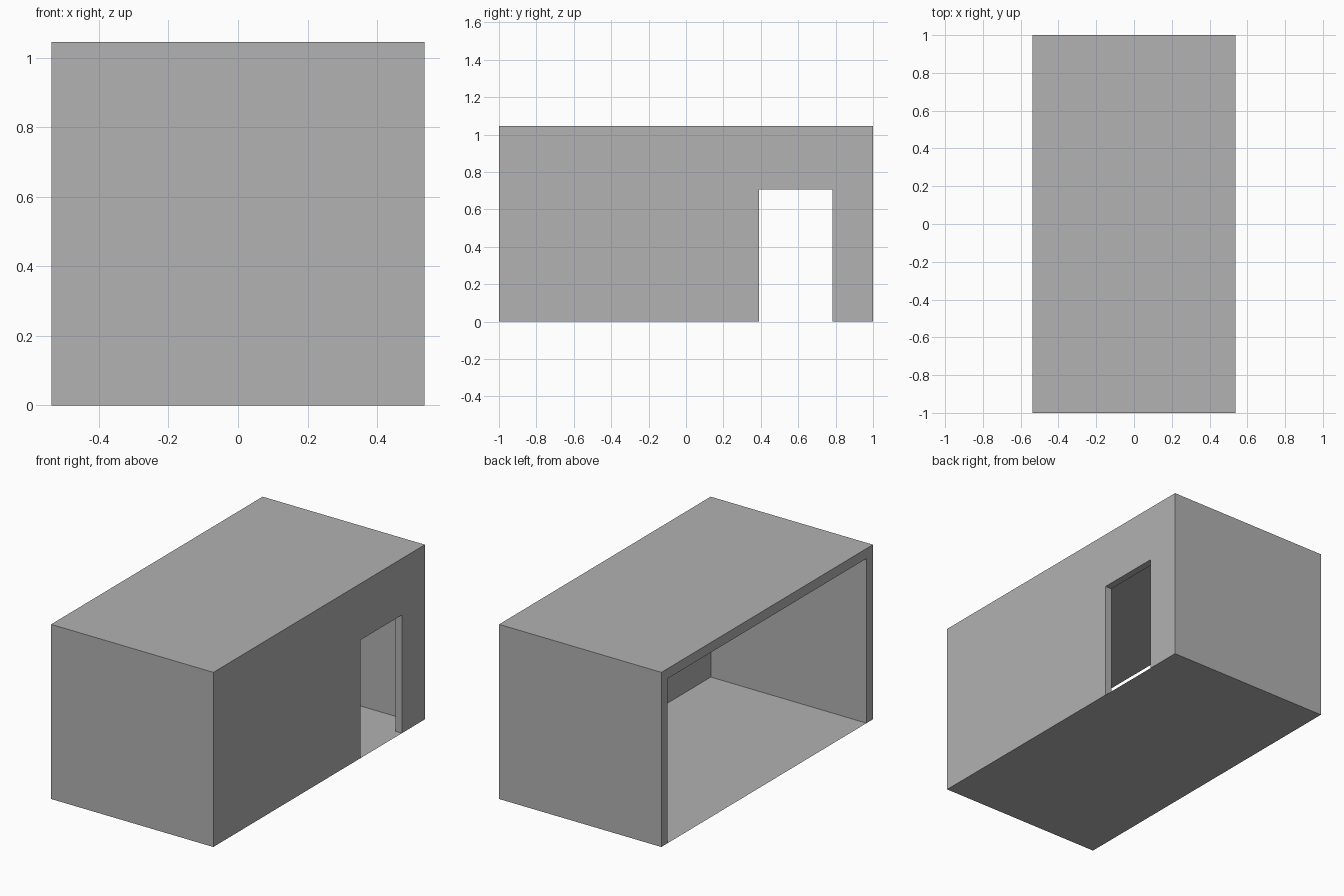
import bpy
import bmesh

if "Cube" in bpy.data.objects:
    bpy.data.objects.remove(bpy.data.objects["Cube"])

# Overall half-width, half-length, height and wall thicknesses
W, L, H = 0.537, 1.0, 1.045
SIDE, END, ROOF = 0.043, 0.06, 0.06
DOOR_Y0, DOOR_Y1, DOOR_TOP = 0.39, 0.783, 0.707

grey = bpy.data.materials.new("plain_grey")
grey.diffuse_color = (0.445, 0.445, 0.445, 1.0)
grey.use_nodes = True
grey.node_tree.nodes["Principled BSDF"].inputs["Base Color"].default_value = grey.diffuse_color


def box(name, lo, hi):
    """Axis-aligned box between two corners."""
    bm = bmesh.new()
    bmesh.ops.create_cube(bm, size=1.0)
    for v in bm.verts:
        v.co = [(a + b) / 2 + c * (b - a) for a, b, c in zip(lo, hi, v.co)]
    mesh = bpy.data.meshes.new(name)
    bm.to_mesh(mesh)
    bm.free()
    mesh.materials.append(grey)
    obj = bpy.data.objects.new(name, mesh)
    bpy.context.collection.objects.link(obj)
    return obj


# Walls and roof: solid block, hollowed out and open on the left side
shell = box("walls_and_roof", (-W, -L, 0), (W, L, H))
cutters = [
    box("room_cutter", (-W - 0.2, -L + END, -0.2), (W - SIDE, L - END, H - ROOF)),
    box("doorway_cutter", (W - 0.3, DOOR_Y0, -0.3), (W + 0.2, DOOR_Y1, DOOR_TOP)),
]
for cutter in cutters:
    cutter.hide_render = True
    mod = shell.modifiers.new(cutter.name, 'BOOLEAN')
    mod.operation = 'DIFFERENCE'
    mod.solver = 'EXACT'
    mod.object = cutter

# Apply the cuts and drop the wall undersides, which the floor sheet covers
depsgraph = bpy.context.evaluated_depsgraph_get()
bm = bmesh.new()
bm.from_mesh(shell.evaluated_get(depsgraph).to_mesh())
under = [f for f in bm.faces if all(abs(v.co.z) < 1e-4 for v in f.verts)]
bmesh.ops.delete(bm, geom=under, context='FACES')
shell.modifiers.clear()
bm.to_mesh(shell.data)
bm.free()
for cutter in cutters:
    bpy.data.objects.remove(cutter)

# Floor: thin sheet under the whole footprint
floor_mesh = bpy.data.meshes.new("floor")
floor_mesh.from_pydata([(-W, -L, 0), (W, -L, 0), (W, L, 0), (-W, L, 0)], [], [(0, 1, 2, 3)])
floor_mesh.materials.append(grey)
bpy.context.collection.objects.link(bpy.data.objects.new("floor", floor_mesh))
